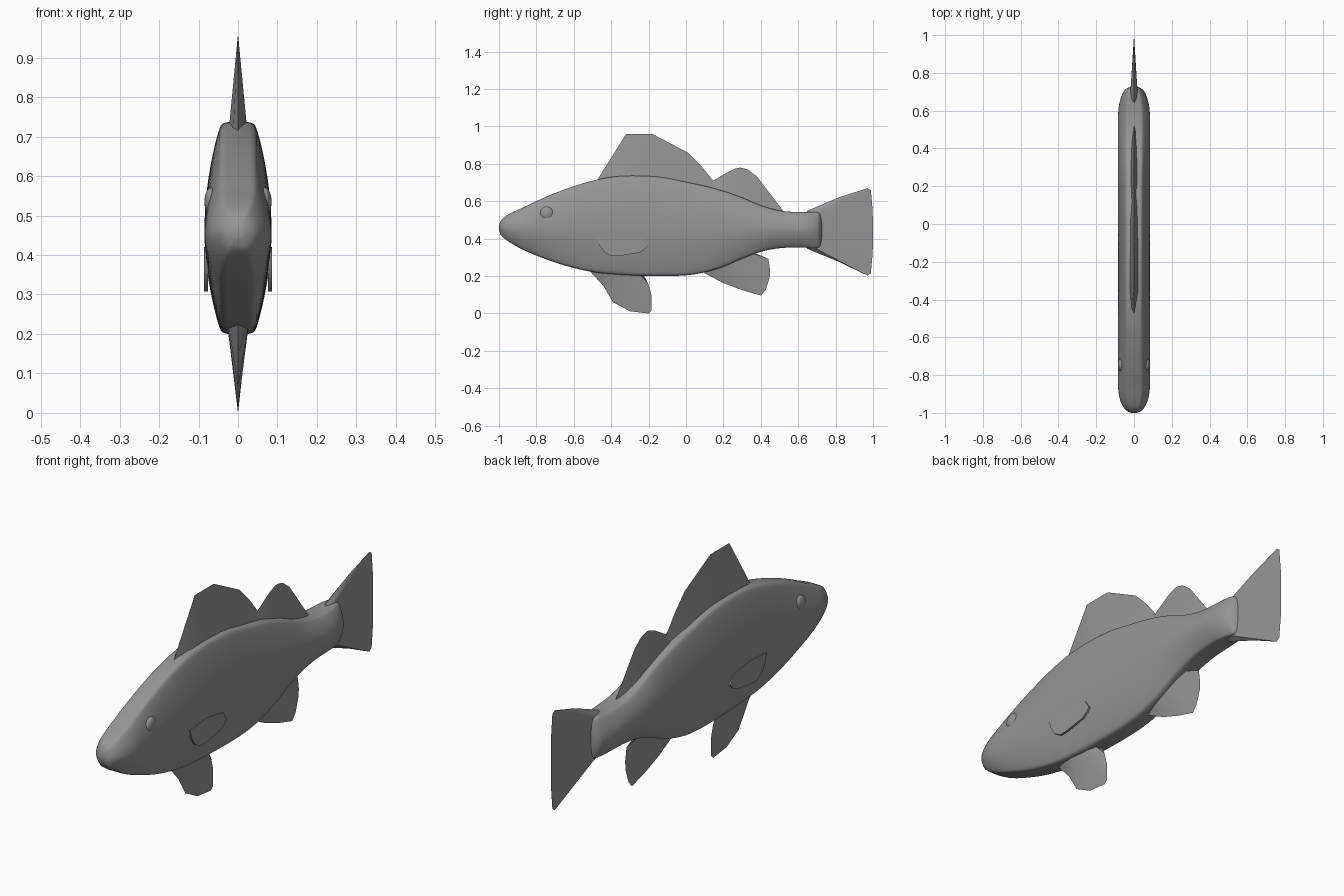
import bpy, bmesh, math

grey = bpy.data.materials.new("fish grey")
grey.diffuse_color = (0.3, 0.3, 0.3, 1)


def make(name, bm, angle=35):
    bmesh.ops.recalc_face_normals(bm, faces=bm.faces[:])
    me = bpy.data.meshes.new(name)
    bm.to_mesh(me)
    bm.free()
    ob = bpy.data.objects.new(name, me)
    bpy.context.collection.objects.link(ob)
    me.materials.append(grey)
    bpy.ops.object.select_all(action='DESELECT')
    ob.select_set(True)
    bpy.context.view_layer.objects.active = ob
    bpy.ops.object.shade_smooth_by_angle(angle=math.radians(angle))
    return ob


def smooth_path(pts, n):
    """Catmull-Rom samples through the points."""
    out = []
    p = [pts[0]] + pts + [pts[-1]]
    for i in range(1, len(p) - 2):
        for k in range(n):
            t = k / n
            out.append([0.5 * (2 * b + (c - a) * t + (2 * a - 5 * b + 4 * c - d) * t * t
                               + (3 * b - a - 3 * c + d) * t ** 3)
                        for a, b, c, d in zip(*p[i - 1:i + 3])])
    return out + [list(pts[-1])]


# Body: stations of y, belly z, back z, half width
stations = [
    (-1.0, .445, .47, .015), (-.99, .42, .497, .038), (-.97, .40, .517, .056),
    (-.93, .373, .54, .074), (-.87, .34, .567, .084), (-.78, .302, .61, .085),
    (-.65, .257, .663, .085), (-.5, .222, .71, .085), (-.35, .207, .735, .085),
    (-.15, .20, .731, .085), (0, .204, .703, .085), (.1, .22, .682, .085),
    (.2, .25, .655, .085), (.3, .293, .62, .085), (.4, .33, .578, .085),
    (.5, .349, .55, .085), (.6, .353, .542, .083), (.66, .351, .543, .072),
    (.70, .35, .542, .056), (.715, .358, .532, .042), (.727, .385, .505, .02)]
# Quarter section: flat back, rounded shoulder, bulging flank
quarter = smooth_path([(.3, 1), (.46, .985), (.56, .93), (.72, .74),
                       (.88, .47), (.97, .22), (1, 0)], 2)
section = ([(x, z) for x, z in quarter] + [(x, -z) for x, z in quarter[-2::-1]])
section += [(-x, z) for x, z in section[::-1]]

bm = bmesh.new()
rings = []
for y, lo, hi, w in smooth_path(stations, 3):
    mid, h = (lo + hi) / 2, (hi - lo) / 2
    rings.append([bm.verts.new((x * w, y, mid + z * h)) for x, z in section])
n = len(section)
for a, b in zip(rings, rings[1:]):
    for i in range(n):
        j = (i + 1) % n
        bm.faces.new((a[i], a[j], b[j], b[i]))
bm.faces.new(rings[0])
bm.faces.new(rings[-1])
make("body", bm, 60)


def fin(name, rows):
    """Wedge fin: rows of root y, root z, edge y, edge z, root half width."""
    bm = bmesh.new()
    left, right, tip = [], [], []
    for ry, rz, ey, ez, w in rows:
        left.append(bm.verts.new((-w, ry, rz)))
        right.append(bm.verts.new((w, ry, rz)))
        tip.append(bm.verts.new((0, ey, ez)))
    for p, q in ((left, tip), (tip, right), (right, left)):
        for i in range(len(rows) - 1):
            bm.faces.new((p[i], p[i + 1], q[i + 1], q[i]))
    for i in (0, -1):
        bm.faces.new((left[i], right[i], tip[i]))
    make(name, bm, 30)


fin("front_dorsal_fin", [
    (-.47, .68, -.48, .705, .014), (-.36, .71, -.32, .96, .024),
    (-.24, .71, -.18, .96, .024), (-.1, .70, .01, .86, .023),
    (.02, .68, .08, .79, .021), (.13, .65, .145, .71, .017)])
fin("rear_dorsal_fin", [
    (.12, .65, .145, .71, .017), (.2, .63, .23, .76, .018),
    (.25, .62, .265, .775, .018), (.28, .61, .29, .78, .018),
    (.32, .59, .33, .77, .017), (.37, .57, .38, .732, .016),
    (.44, .54, .45, .64, .013), (.52, .52, .53, .535, .008)])
fin("anal_fin", [
    (.09, .25, .10, .215, .012), (.14, .26, .20, .163, .02),
    (.18, .27, .30, .125, .022), (.22, .29, .40, .096, .022),
    (.25, .30, .425, .125, .021), (.28, .31, .447, .19, .019),
    (.31, .32, .45, .23, .017), (.33, .33, .44, .293, .014),
    (.34, .335, .345, .308, .01)])
fin("pelvic_fin", [
    (-.50, .25, -.51, .222, .012), (-.46, .24, -.44, .145, .026),
    (-.42, .235, -.39, .06, .028), (-.38, .23, -.30, .012, .028),
    (-.34, .23, -.20, 0, .026), (-.31, .23, -.185, .015, .025),
    (-.29, .23, -.185, .10, .022), (-.26, .23, -.20, .155, .018),
    (-.24, .23, -.24, .193, .012)])
fin("tail_fin", [
    (.64, .535, .65, .55, .01), (.65, .53, .82, .622, .018),
    (.65, .52, .97, .67, .022), (.65, .51, .988, .66, .022),
    (.65, .48, .998, .55, .022), (.65, .44, 1.0, .43, .022),
    (.65, .40, .998, .32, .022), (.65, .38, .988, .215, .022),
    (.65, .37, .97, .203, .022), (.65, .36, .82, .275, .018),
    (.64, .355, .65, .345, .01)])


def plate(name, outline, x0, x1):
    """Flat side plate between two x positions."""
    bm = bmesh.new()
    a, b = ([bm.verts.new((x, y, z)) for y, z in outline] for x in (x0, x1))
    bm.faces.new(a)
    bm.faces.new(b)
    for i in range(len(a)):
        j = (i + 1) % len(a)
        bm.faces.new((a[i], a[j], b[j], b[i]))
    make(name, bm)


# Paired side fins and eyes
side_fin = [(-.475, .41), (-.465, .37), (-.44, .33), (-.40, .307), (-.36, .307),
            (-.25, .325), (-.225, .34), (-.205, .36), (-.23, .40), (-.35, .42)]
for side, s in (("right", 1), ("left", -1)):
    plate(side + "_pectoral_fin", side_fin, s * .076, s * .0855)
    bm = bmesh.new()
    bmesh.ops.create_uvsphere(bm, u_segments=24, v_segments=12, radius=1)
    for v in bm.verts:
        v.co = (s * .068 + v.co.x * .017, -.745 + v.co.y * .036, .535 + v.co.z * .036)
    make(side + "_eye", bm, 60)
